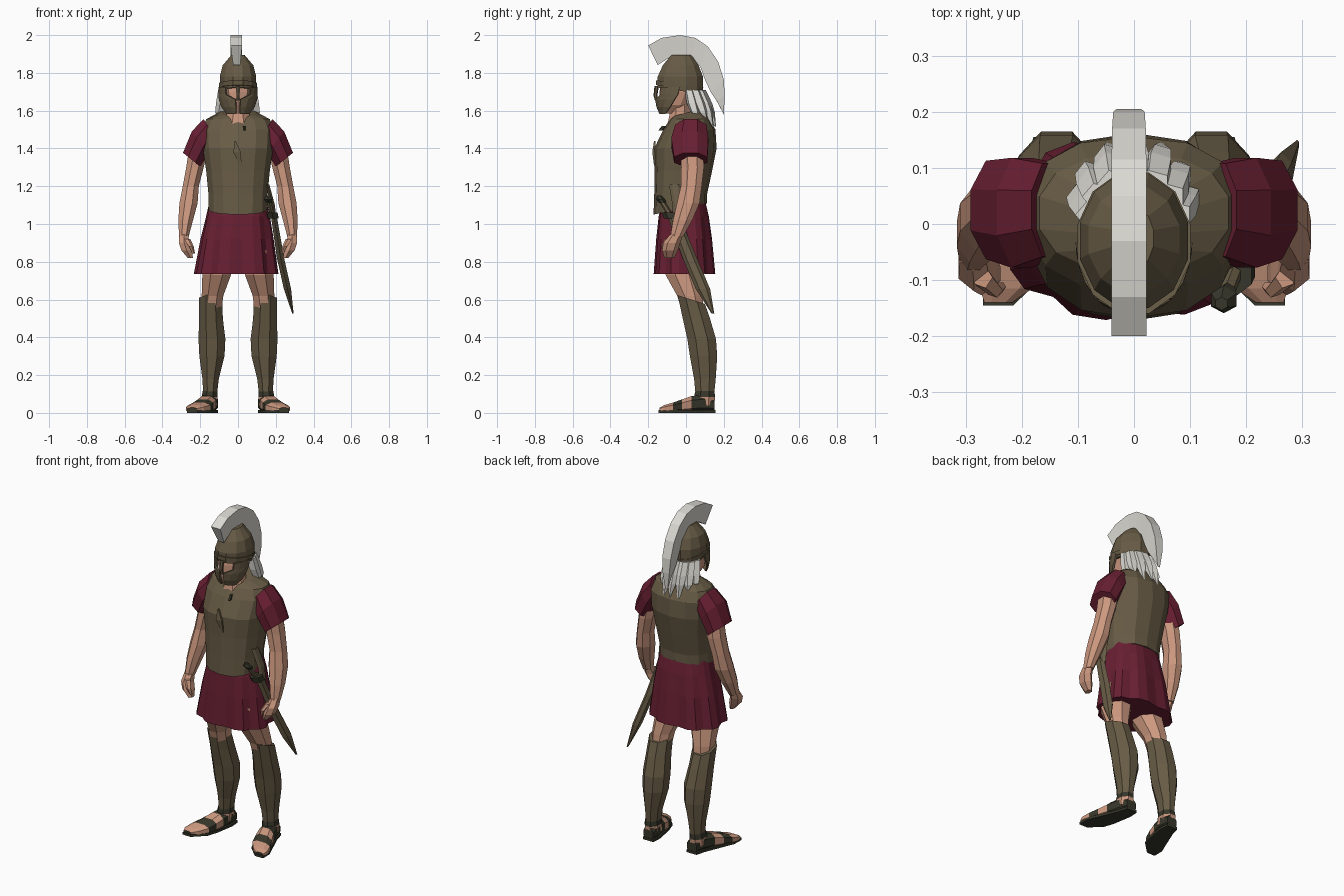
import bpy, bmesh, math
from mathutils import Vector

if "Cube" in bpy.data.objects:
    bpy.data.objects.remove(bpy.data.objects["Cube"])


def material(name, rgb):
    lin = [(c / 255 / 12.92) if c < 11 else ((c / 255 + 0.055) / 1.055) ** 2.4 for c in rgb]
    m = bpy.data.materials.new(name)
    m.use_nodes = True
    m.diffuse_color = (*lin, 1)
    b = m.node_tree.nodes["Principled BSDF"]
    b.inputs["Base Color"].default_value = (*lin, 1)
    b.inputs["Roughness"].default_value = 0.9
    return m


BRONZE = material("dull bronze", (103, 91, 69))
SKIN = material("skin", (204, 152, 127))
MAROON = material("maroon cloth", (104, 31, 50))
PLUME = material("pale plume", (220, 218, 211))
DARK = material("dark leather", (54, 54, 42))


def finish(name, bm, *mats):
    bmesh.ops.recalc_face_normals(bm, faces=bm.faces)
    me = bpy.data.meshes.new(name)
    bm.to_mesh(me)
    bm.free()
    for m in mats:
        me.materials.append(m)
    ob = bpy.data.objects.new(name, me)
    bpy.context.collection.objects.link(ob)
    return ob


def skin_rings(bm, rings, closed=True):
    """Join rings of points with quads; returns one list of faces per band."""
    rows = [[bm.verts.new(p) for p in r] for r in rings]
    n = len(rows[0])
    bands = []
    for a, b in zip(rows, rows[1:]):
        bands.append([bm.faces.new((a[i], a[(i + 1) % n], b[(i + 1) % n], b[i]))
                      for i in range(n if closed else n - 1)])
    if closed:
        bm.faces.new(rows[0])
        bm.faces.new(rows[-1])
    return bands


def loft(name, rings, mat, n=8, s=1, power=1.0, pleat=0.0, bands=None, mat2=None):
    """Ring = x, y, z, rx, ry, then rise of z along the ring's x and y."""
    pts = []
    for k, r in enumerate(rings):
        x, y, z, rx, ry, tx, ty = (*r, 0, 0)[:7]
        row = []
        for i in range(n):
            a = math.tau * (i + 0.5) / n
            c = math.copysign(abs(math.cos(a)) ** power, math.cos(a))
            d = math.copysign(abs(math.sin(a)) ** power, math.sin(a))
            f = 1 + pleat * k / (len(rings) - 1) * (1 if i % 3 else -1.5)
            row.append((s * (x + rx * c * f), y + ry * d * f, z + tx * c + ty * d))
        pts.append(row)
    bm = bmesh.new()
    faces = skin_rings(bm, pts)
    for k in bands or ():
        for f in faces[k]:
            f.material_index = 1
    return finish(name, bm, mat, *([mat2] if mat2 else []))


# Torso armour and skirt
loft("cuirass", [(0, -.03, 1.08, .158, .142, 0, .03), (0, -.028, 1.16, .160, .140),
                 (0, -.014, 1.28, .172, .152), (0, -.003, 1.40, .190, .165),
                 (0, .018, 1.50, .195, .138), (0, .02, 1.555, .172, .105),
                 (0, .005, 1.59, .095, .075, 0, .02)], BRONZE, 14, power=.85)
loft("chest_crease", [(-.015, -.165, 1.44, .004, .006), (-.005, -.170, 1.38, .028, .012),
                      (.015, -.165, 1.31, .006, .006)], BRONZE, 4)
loft("neck_pendant", [(.035, -.115, 1.52, .008, .012), (.037, -.135, 1.495, .008, .012)], DARK, 5)
loft("skirt", [(0, -.012, 1.12, .152, .115), (0, -.012, 1.04, .168, .132),
               (-.005, -.01, .92, .190, .145), (-.01, -.008, .735, .217, .158)],
     MAROON, 24, power=.85, pleat=.04)

# Neck and head
loft("neck", [(0, -.02, 1.52, .085, .085), (0, -.03, 1.59, .062, .06),
              (0, -.03, 1.70, .06, .06)], SKIN, 8)
loft("head", [(0, -.075, 1.585, .035, .055), (0, -.055, 1.63, .07, .085),
              (0, -.035, 1.70, .085, .105), (0, -.03, 1.76, .08, .1)], SKIN, 10)

# Helmet: dome, brow ridge, nose guard and cheek guards
loft("helmet_dome", [(0, -.03, 1.705, .097, .124, 0, -.018), (0, -.03, 1.78, .100, .124),
                     (0, -.028, 1.84, .084, .098), (0, -.025, 1.895, .036, .055)], BRONZE, 12)
loft("helmet_brow", [(0, -.034, 1.718, .102, .128, 0, -.018),
                     (0, -.034, 1.742, .104, .130, 0, -.02)], BRONZE, 12)
loft("nose_guard", [(0, -.155, 1.73, .014, .012), (0, -.162, 1.68, .009, .01),
                    (0, -.155, 1.655, .012, .01)], BRONZE, 6)
for s, side in ((1, "left"), (-1, "right")):
    rows = []
    for z, k, a0, a1 in ((1.725, 1, -50, 0), (1.685, 1, -52, -5), (1.66, 1, -83, -12),
                         (1.62, .94, -84, -25), (1.585, .82, -84, -45)):
        angs = [math.radians(a0 + (a1 - a0) * i / 3) for i in range(4)]
        rows.append([(s * .099 * k * math.cos(a), -.032 + .128 * k * math.sin(a), z) for a in angs])
    bm = bmesh.new()
    skin_rings(bm, rows, closed=False)
    ob = finish(side + "_cheek_guard", bm, BRONZE)
    mod = ob.modifiers.new("thickness", "SOLIDIFY")
    mod.thickness = .01
    mod.offset = 0

# Crest: (outer y, outer z, inner y, inner z, outer half width)
crest = [(-.20, 1.945, -.15, 1.842, .031), (-.13, 1.985, -.09, 1.880, .031),
         (-.03, 2.0, -.03, 1.888, .031), (.05, 1.985, .03, 1.875, .031),
         (.115, 1.94, .075, 1.835, .031), (.17, 1.86, .10, 1.765, .030),
         (.20, 1.765, .13, 1.70, .028), (.205, 1.68, .16, 1.655, .022),
         (.20, 1.58, .19, 1.60, .008)]
bm = bmesh.new()
skin_rings(bm, [[(-.009 - w, oy, oz), (-.009 + w, oy, oz),
                 (-.007 + .6 * w, iy, iz), (-.007 - .6 * w, iy, iz)] for oy, oz, iy, iz, w in crest])
finish("helmet_crest", bm, PLUME)

# Pale hair falling from the back of the helmet in pointed locks
for i in range(7):
    a = math.radians(5 + 170 * i / 6)
    c, d = math.cos(a), math.sin(a)
    tip = 1.57 - .08 * d + (.025 if i % 2 else 0)
    loft("hair_lock_%d" % (i + 1),
         [(.075 * c, .01 + .07 * d, 1.71, .03, .025), (.085 * c, .025 + .085 * d, 1.64, .032, .03),
          (.095 * c, .04 + .09 * d, 1.59, .026, .024), (.10 * c, .05 + .105 * d, tip, .004, .004)],
         PLUME, 5)

# Limbs, built for both sides
for s, side in ((1, "left"), (-1, "right")):
    loft(side + "_sleeve", [(.15, .025, 1.505, .035, .09, .055), (.20, .02, 1.435, .048, .106, .06),
                            (.245, .025, 1.34, .05, .095, .04)], MAROON, 8, s)
    loft(side + "_arm", [(.205, .03, 1.42, .055, .065), (.228, .035, 1.30, .050, .065),
                         (.25, .028, 1.20, .046, .060), (.262, .012, 1.11, .052, .065),
                         (.277, -.018, 1.02, .042, .055), (.287, -.05, .93, .027, .036)], SKIN, 8, s)
    loft(side + "_hand", [(.287, -.05, .945, .027, .034), (.285, -.075, .90, .032, .045),
                          (.272, -.085, .86, .032, .042), (.252, -.088, .82, .016, .026)], SKIN, 6, s)
    loft(side + "_thumb", [(.27, -.095, .92, .018, .02), (.248, -.118, .88, .014, .014),
                           (.235, -.112, .845, .007, .008)], SKIN, 5, s)
    loft(side + "_thigh", [(.11, -.02, .86, .085, .10), (.113, -.02, .73, .082, .095),
                           (.135, .02, .62, .062, .072), (.14, .045, .50, .05, .06)], SKIN, 8, s)
    loft(side + "_greave", [(.145, .028, .60, .066, .078, 0, -.025), (.143, .055, .50, .068, .078),
                            (.138, .083, .39, .077, .082), (.138, .093, .30, .072, .078),
                            (.145, .10, .18, .047, .062), (.148, .10, .085, .038, .052)],
         BRONZE, 8, s)
    loft(side + "_ankle", [(.148, .10, .115, .042, .055), (.15, .098, .085, .046, .06),
                           (.15, .095, .04, .044, .06)], SKIN, 8, s, bands=[0], mat2=DARK)
    # Foot runs from heel to toes, with bare skin between the straps
    loft(side + "_foot", [(.145, .152, .04, .034, 0, 0, .036), (.15, .10, .05, .046, 0, 0, .05),
                          (.168, .03, .045, .052, 0, 0, .047), (.185, -.02, .036, .058, 0, 0, .038),
                          (.205, -.07, .028, .062, 0, 0, .028), (.228, -.115, .022, .050, 0, 0, .02),
                          (.242, -.14, .018, .026, 0, 0, .01)],
         DARK, 8, s, power=.8, bands=[2, 4, 5], mat2=SKIN)
    loft(side + "_sole", [(.145, .155, .007, .038, 0, 0, .008), (.15, .10, .007, .048, 0, 0, .008),
                          (.185, -.02, .007, .064, 0, 0, .008), (.208, -.08, .007, .067, 0, 0, .008),
                          (.242, -.145, .007, .03, 0, 0, .008)], DARK, 4, s, power=.3)

# Sword on the left hip
loft("scabbard", [(.19, -.065, 1.04, .018, .032), (.225, .02, .82, .022, .038),
                  (.262, .09, .655, .022, .038), (.291, .143, .525, .004, .007)], BRONZE, 6)
loft("sword_guard", [(.186, -.072, 1.03, .034, .045), (.18, -.085, 1.06, .034, .045)], DARK, 6)
loft("sword_grip", [(.18, -.085, 1.05, .014, .016), (.163, -.128, 1.12, .014, .016)], BRONZE, 6)
loft("sword_pommel", [(.166, -.122, 1.11, .016, .018), (.16, -.135, 1.13, .026, .024),
                      (.156, -.142, 1.15, .012, .012)], DARK, 6)
loft("sword_hanger", [(.155, -.06, 1.21, .012, .03), (.185, -.04, 1.10, .012, .032),
                      (.195, -.04, 1.00, .012, .03)], BRONZE, 6)
